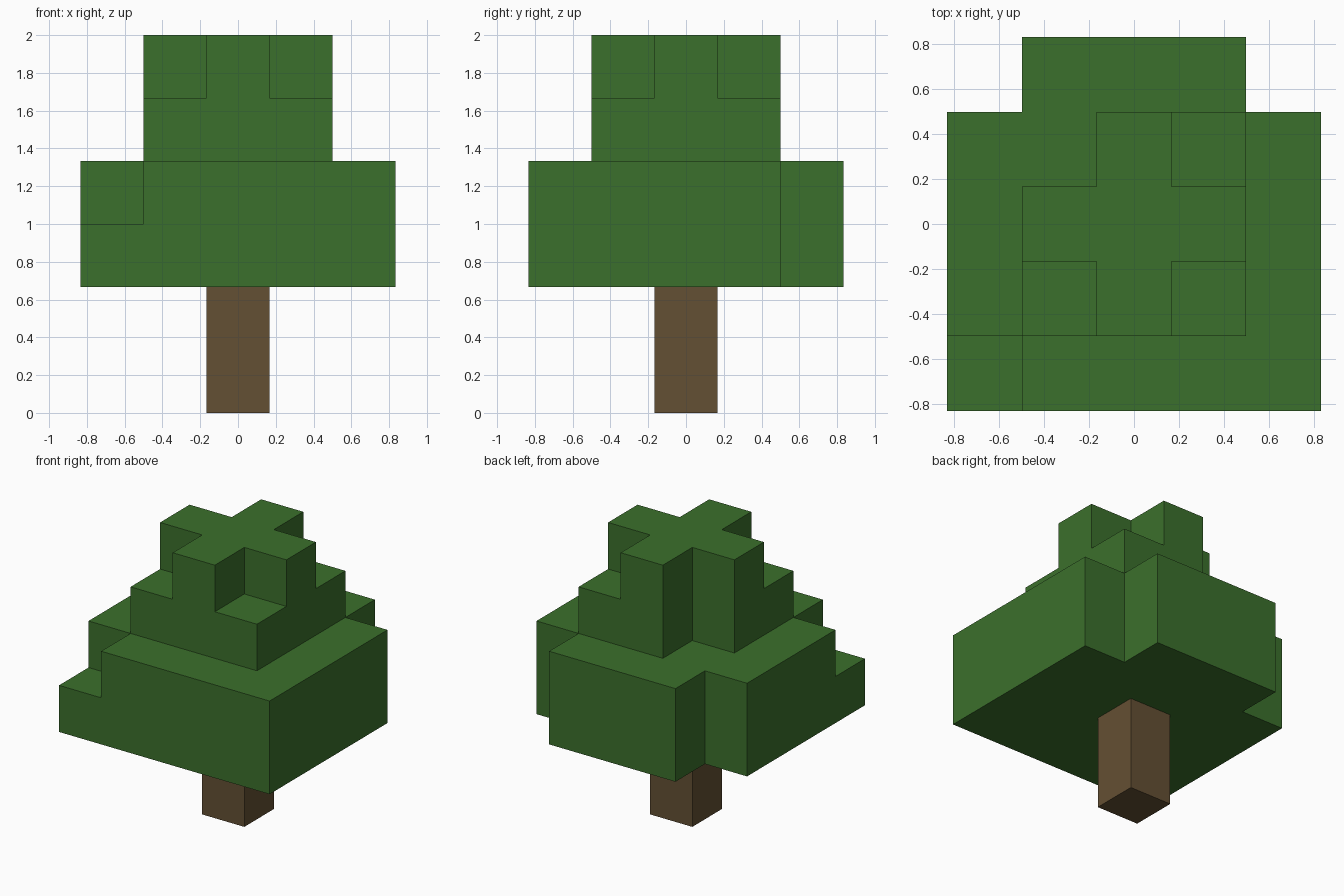
import bpy
import bmesh
from mathutils import Vector

if "Cube" in bpy.data.objects:
    bpy.data.objects.remove(bpy.data.objects["Cube"], do_unlink=True)

CELL = 1 / 3  # edge of one block


def make_material(name, color):
    mat = bpy.data.materials.new(name)
    mat.use_nodes = True
    mat.diffuse_color = color
    mat.node_tree.nodes["Principled BSDF"].inputs["Base Color"].default_value = color
    return mat


def build_blocks(name, cells, mat):
    """Join grid cells into one closed shell, skipping faces between blocks."""
    bm = bmesh.new()
    for cell in cells:
        center = Vector(cell)
        for axis in range(3):
            for sign in (-1, 1):
                normal = Vector((0, 0, 0))
                normal[axis] = sign
                if tuple(int(c) for c in center + normal) in cells:
                    continue
                u = Vector((0, 0, 0))
                u[(axis + 1) % 3] = 0.5
                v = normal.cross(u)
                mid = center + normal / 2 + Vector((0, 0, 0.5))
                corners = (mid - u - v, mid + u - v, mid + u + v, mid - u + v)
                bm.faces.new([bm.verts.new(c * CELL) for c in corners])
    bmesh.ops.remove_doubles(bm, verts=bm.verts, dist=0.001)
    bmesh.ops.dissolve_limit(bm, angle_limit=0.01, verts=bm.verts, edges=bm.edges)
    bmesh.ops.recalc_face_normals(bm, faces=bm.faces)
    mesh = bpy.data.meshes.new(name)
    bm.to_mesh(mesh)
    bm.free()
    mesh.materials.append(mat)
    obj = bpy.data.objects.new(name, mesh)
    bpy.context.collection.objects.link(obj)
    return obj


def square(radius, level):
    span = range(-radius, radius + 1)
    return {(x, y, level) for x in span for y in span}


green = make_material("leaf green", (0.044, 0.162, 0.025, 1))
brown = make_material("bark brown", (0.127, 0.080, 0.033, 1))

# Trunk: a two-block column
build_blocks("trunk", square(0, 0) | square(0, 1), brown)

# Wide tier: both back corners cut away, one front corner a block lower
foliage = square(2, 2) | square(2, 3)
foliage -= {(x, 2, z) for x in (-2, 2) for z in (2, 3)}
foliage.discard((-2, -2, 3))

# Narrow tier: one back corner cut away, then a cross on top
foliage |= square(1, 4) - {(-1, 1, 4)}
foliage |= {c for c in square(1, 5) if c[0] * c[1] == 0}
build_blocks("foliage", foliage, green)
